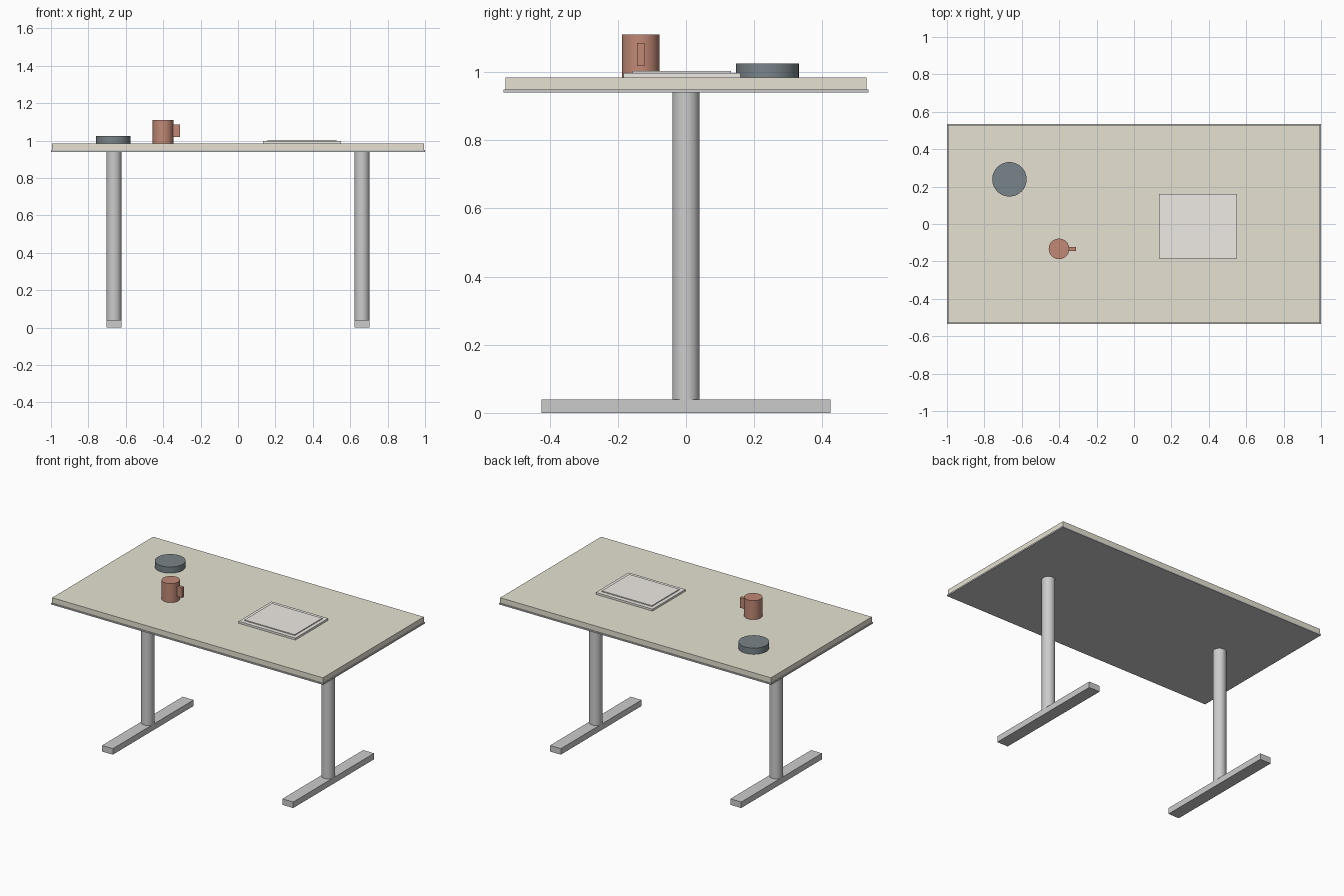
import bpy, math

if "Cube" in bpy.data.objects:
    bpy.data.objects.remove(bpy.data.objects["Cube"])


def material(name, rgb):
    m = bpy.data.materials.new(name)
    m.diffuse_color = (*rgb, 1)
    m.use_nodes = True
    m.node_tree.nodes["Principled BSDF"].inputs["Base Color"].default_value = m.diffuse_color
    return m


def box(name, x, y, z, mat=None):
    """Box from (min, max) ranges on each axis."""
    bpy.ops.mesh.primitive_cube_add(size=1, location=[(a + b) / 2 for a, b in (x, y, z)])
    return finish(name, [b - a for a, b in (x, y, z)], mat)


def cylinder(name, x, y, r, z, mat=None):
    bpy.ops.mesh.primitive_cylinder_add(vertices=48, radius=r, depth=z[1] - z[0],
                                        location=(x, y, (z[0] + z[1]) / 2))
    ob = finish(name, (1, 1, 1), mat)
    bpy.ops.object.shade_smooth_by_angle(angle=math.radians(30))
    return ob


def finish(name, scale, mat):
    ob = bpy.context.object
    ob.name = name
    ob.scale = scale
    bpy.ops.object.transform_apply(location=False, rotation=False, scale=True)
    if mat:
        ob.data.materials.append(mat)
    return ob


wood = material("wood", (0.79, 0.755, 0.645))
clay = material("clay", (0.53, 0.25, 0.18))
dark = material("dark", (0.19, 0.23, 0.25))
paper = material("paper", (0.86, 0.83, 0.78))

TOP = 0.984  # height of the table surface

# Table top: wooden board on a slightly wider edge tray
box("edge_tray", (-1, 1), (-0.535, 0.535), (0.94, 0.949))
box("table_top", (-0.995, 0.995), (-0.53, 0.53), (0.949, TOP), wood)

# Two T-shaped legs
for side, x in (("left", -0.663), ("right", 0.663)):
    box(side + "_foot", (x - 0.04, x + 0.04), (-0.424, 0.424), (0, 0.04))
    cylinder(side + "_column", x, 0, 0.04, (0.038, 0.941))

# Mug with a block handle
cylinder("mug", -0.401, -0.133, 0.055, (TOP, 1.11), clay)
box("mug_handle", (-0.36, -0.31), (-0.144, -0.122), (1.018, 1.085), clay)

# Round dish
cylinder("dish", -0.666, 0.239, 0.092, (TOP, 1.025), dark)

# Notebook: cover with a smaller page block on top
box("notebook_cover", (0.134, 0.551), (-0.184, 0.16), (TOP, 0.997), paper)
box("notebook_pages", (0.158, 0.527), (-0.157, 0.132), (0.997, 1.003), paper)
